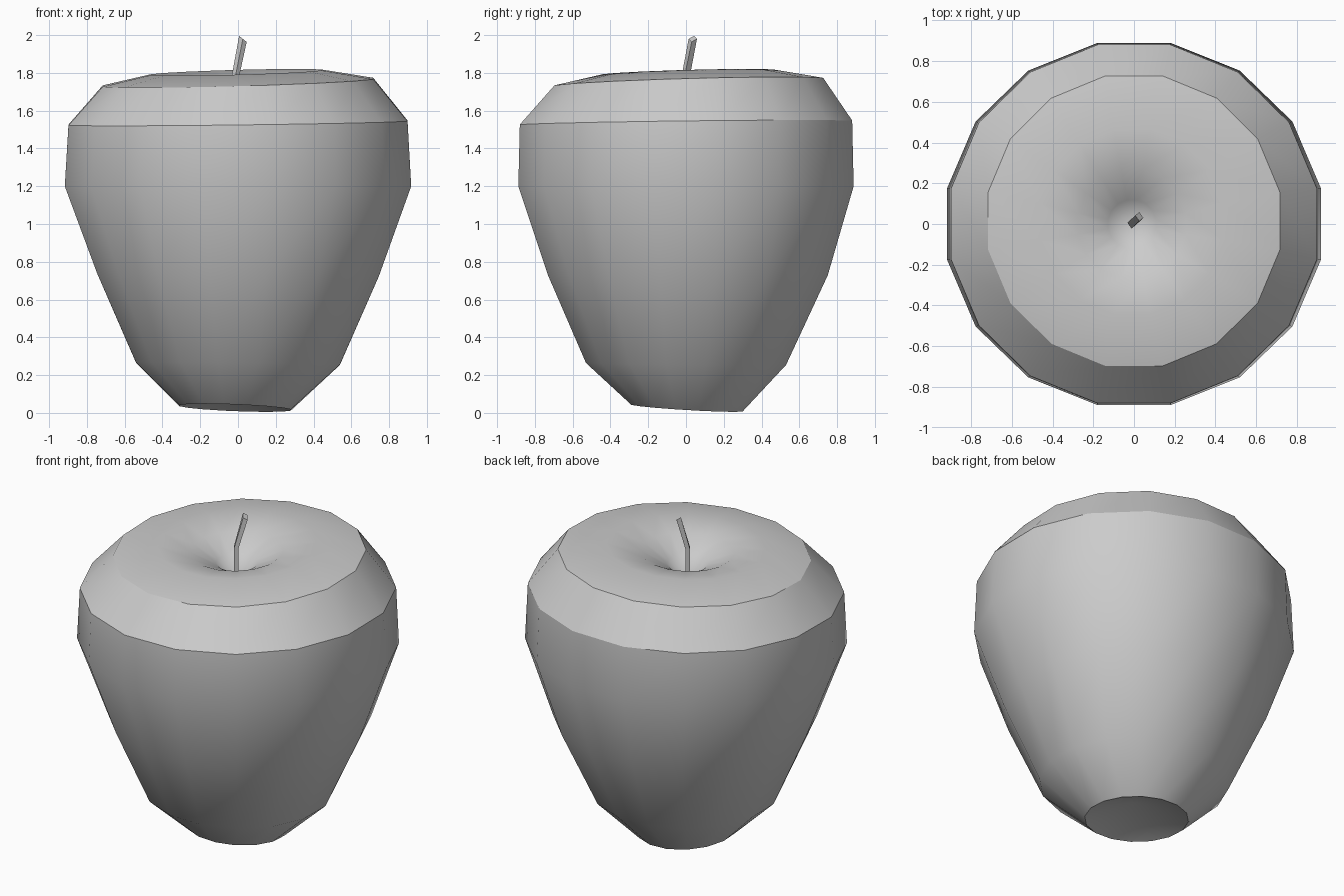
import bpy, bmesh, math

cube = bpy.data.objects.get("Cube")
if cube:
    bpy.data.objects.remove(cube)

SIDES = 16
grey = bpy.data.materials.new("plain grey")
grey.use_nodes = True
grey.diffuse_color = (0.6, 0.6, 0.6, 1)
grey.node_tree.nodes["Principled BSDF"].inputs["Base Color"].default_value = (0.6, 0.6, 0.6, 1)


def finish(bm, name):
    bmesh.ops.recalc_face_normals(bm, faces=bm.faces)
    mesh = bpy.data.meshes.new(name)
    bm.to_mesh(mesh)
    bm.free()
    mesh.materials.append(grey)
    obj = bpy.data.objects.new(name, mesh)
    bpy.context.collection.objects.link(obj)
    return obj


def bridge(bm, low, high):
    n = len(low)
    for i in range(n):
        j = (i + 1) % n
        bm.faces.new((low[i], low[j], high[j], high[i]))


def fan(bm, ring, tip):
    for i in range(len(ring)):
        bm.faces.new((ring[i], ring[(i + 1) % len(ring)], tip))


# Fruit body: slightly tilted rings from the base rim up into the stem dimple
# (radius x, radius y, height, tilt along x, tilt along y, offset x, offset y)
rings = [
    (0.30, 0.30, 0.027, -0.04, -0.06, -0.015, 0.005),
    (0.55, 0.54, 0.26, -0.01, -0.01, 0, 0),
    (0.76, 0.755, 0.73, -0.01, 0, 0, 0.01),
    (0.935, 0.905, 1.20, 0, 0, 0, 0),
    (0.915, 0.897, 1.535, 0.012, 0.012, 0, 0),
    (0.73, 0.725, 1.75, 0.028, 0.028, 0, 0.015),
    (0.46, 0.46, 1.803, 0.028, 0.028, -0.01, 0.01),
    (0.27, 0.27, 1.765, 0.02, 0.02, -0.01, 0),
    (0.12, 0.12, 1.69, 0, 0, -0.01, 0),
]
bm = bmesh.new()
loops = []
for rx, ry, z, tx, ty, ox, oy in rings:
    loop = []
    for i in range(SIDES):
        a = math.tau * (i + 0.5) / SIDES
        x, y = rx * math.cos(a), ry * math.sin(a)
        loop.append(bm.verts.new((x + ox, y + oy, z + tx * x + ty * y)))
    loops.append(loop)
for low, high in zip(loops, loops[1:]):
    bridge(bm, low, high)
fan(bm, loops[0], bm.verts.new((0, 0, 0.13)))
fan(bm, loops[-1], bm.verts.new((-0.01, 0, 1.59)))
body = finish(bm, "fruit_body")

bpy.ops.object.select_all(action='DESELECT')
body.select_set(True)
bpy.context.view_layer.objects.active = body
bpy.ops.object.shade_smooth_by_angle(angle=math.radians(30))

# Stem: four-sided stalk with a bend and a slanted tip
bm = bmesh.new()
sections = []
for cx, cy, z, slant in ((-0.012, 0, 1.58, 0), (-0.012, 0, 1.79, 0), (0.026, 0.036, 1.98, 0.8)):
    sections.append([bm.verts.new((cx + dx, cy + dy, z - slant * dx))
                     for dx, dy in ((-0.02, 0.006), (0, -0.022), (0.02, -0.006), (0, 0.022))])
for low, high in zip(sections, sections[1:]):
    bridge(bm, low, high)
bm.faces.new(sections[0])
bm.faces.new(sections[-1])
finish(bm, "stem")
